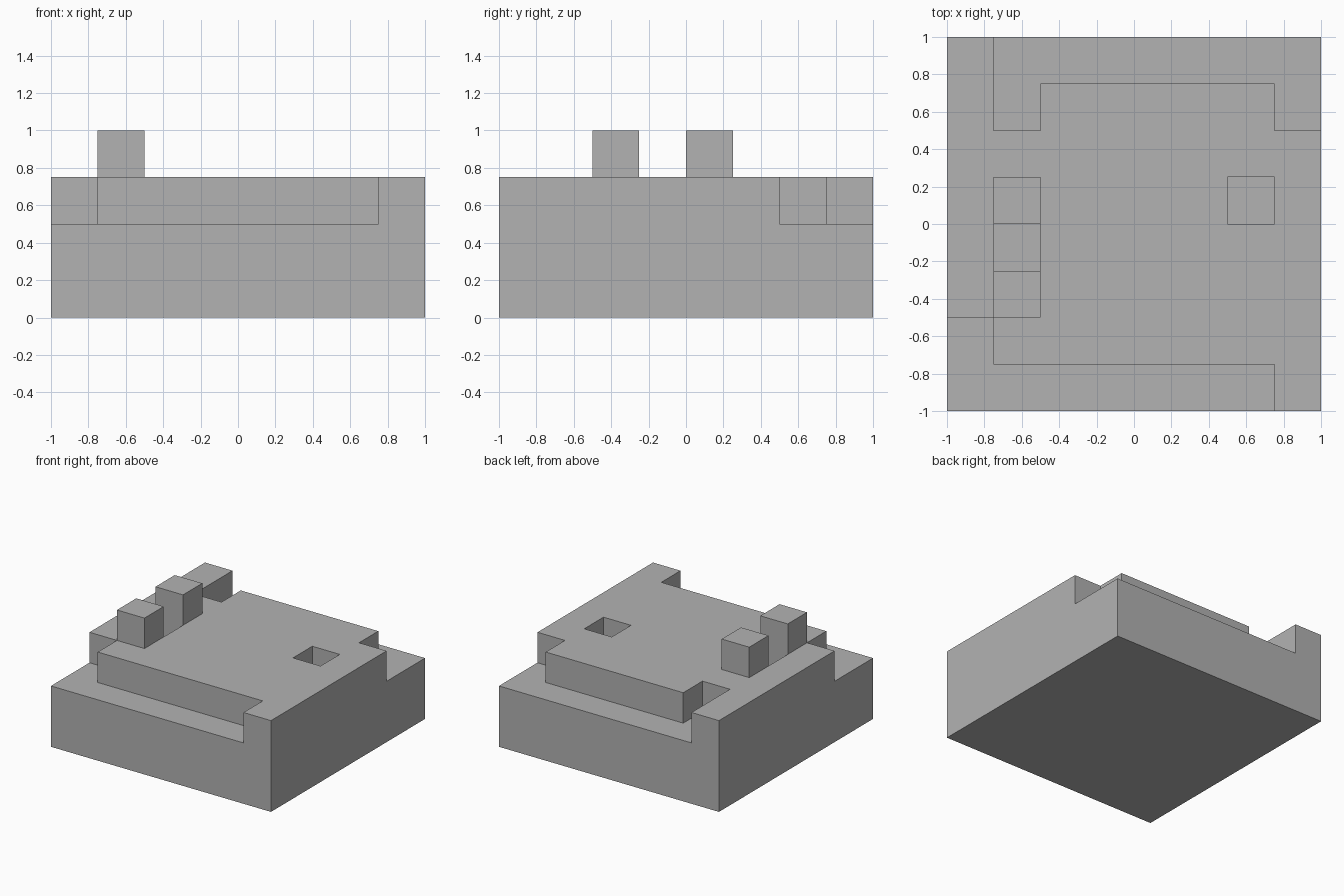
import bpy
import bmesh

UNIT = 0.25   # everything sits on a quarter-unit grid

default_cube = bpy.data.objects.get("Cube")
if default_cube:
    bpy.data.objects.remove(default_cube, do_unlink=True)

grey = bpy.data.materials.new("plain_grey")
grey.use_nodes = True
colour = (0.448, 0.448, 0.448, 1)
grey.diffuse_color = colour
grey.node_tree.nodes["Principled BSDF"].inputs["Base Color"].default_value = colour


def prisms(name, outlines, low, high):
    """Extrude flat outlines, given in grid units, from low to high."""
    bm = bmesh.new()
    for outline in outlines:
        face = bm.faces.new([bm.verts.new((x * UNIT, y * UNIT, low * UNIT)) for x, y in outline])
        top = bmesh.ops.extrude_face_region(bm, geom=[face])["geom"]
        verts = [v for v in top if isinstance(v, bmesh.types.BMVert)]
        bmesh.ops.translate(bm, verts=verts, vec=(0, 0, (high - low) * UNIT))
    bmesh.ops.recalc_face_normals(bm, faces=bm.faces)
    mesh = bpy.data.meshes.new(name)
    bm.to_mesh(mesh)
    bm.free()
    mesh.materials.append(grey)
    obj = bpy.data.objects.new(name, mesh)
    bpy.context.collection.objects.link(obj)
    return obj


def square(x, y, size=1):
    return [(x, y), (x + size, y), (x + size, y + size), (x, y + size)]


# Solid block
block = prisms("block", [square(-4, -4, 8)], 0, 3)

# Steps along the back and front edges, and two square pits
back_step = [(-3, 5), (-3, 2), (-2, 2), (-2, 3), (3, 3), (3, 2), (5, 2), (5, 5)]
front_step = [(-5, -5), (3, -5), (3, -3), (-3, -3), (-3, -2), (-5, -2)]
pits = [square(2, 0), square(-3, -1)]
cutter = prisms("step_cutter", [back_step, front_step] + pits, 2, 4)
cutter.hide_render = True

cut = block.modifiers.new("steps_and_pits", "BOOLEAN")
cut.operation = "DIFFERENCE"
cut.solver = "EXACT"
cut.object = cutter
bpy.context.view_layer.objects.active = block
bpy.ops.object.modifier_apply(modifier=cut.name)
bpy.data.objects.remove(cutter, do_unlink=True)

# Two posts on either side of the right-hand pit
for name, y in (("front_post", -2), ("back_post", 0)):
    prisms(name, [square(-3, y)], 3, 4)
